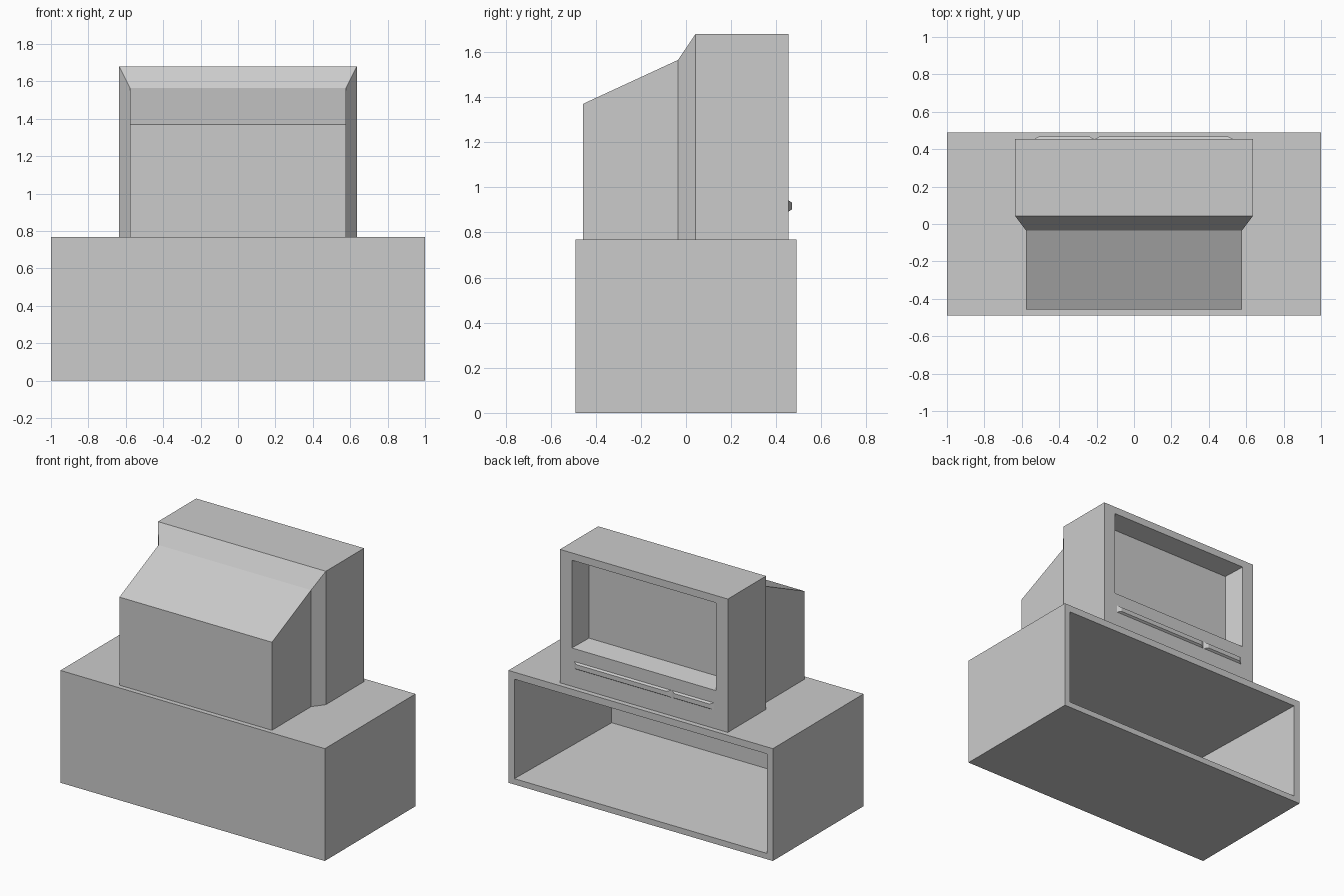
import bpy, bmesh

if "Cube" in bpy.data.objects:
    bpy.data.objects.remove(bpy.data.objects["Cube"])


def loft(name, rings, cx=0.0):
    """Skin rectangular rings (y, half_width, z_low, z_high) and cap both ends."""
    bm = bmesh.new()
    loops = [[bm.verts.new(p) for p in (
        (cx - w, y, z0), (cx + w, y, z0), (cx + w, y, z1), (cx - w, y, z1))]
        for y, w, z0, z1 in rings]
    for a, b in zip(loops, loops[1:]):
        for i in range(4):
            j = (i + 1) % 4
            bm.faces.new((a[i], a[j], b[j], b[i]))
    bm.faces.new(loops[0])
    bm.faces.new(loops[-1])
    bmesh.ops.recalc_face_normals(bm, faces=bm.faces)
    mesh = bpy.data.meshes.new(name)
    bm.to_mesh(mesh)
    bm.free()
    obj = bpy.data.objects.new(name, mesh)
    bpy.context.collection.objects.link(obj)
    return obj


# Open cabinet: outer shell, front rim, then tapering interior
loft("cabinet", [
    (-0.49, 1.0, 0.0, 0.768),
    (0.49, 1.0, 0.0, 0.768),
    (0.49, 0.955, 0.04, 0.72),
    (-0.44, 0.87, 0.09, 0.67),
])

# Television: sloped rear housing, flare, bezel, then recessed screen
loft("television", [
    (-0.457, 0.577, 0.768, 1.37),
    (-0.035, 0.577, 0.768, 1.565),
    (0.042, 0.635, 0.768, 1.68),
    (0.455, 0.635, 0.768, 1.68),
    (0.455, 0.545, 1.03, 1.63),
    (0.32, 0.51, 1.055, 1.605),
])

# Raised control strips with chamfered edges
for name, cx, half in (("speaker_strip", 0.16, 0.367), ("button_strip", -0.373, 0.158)):
    loft(name, [
        (0.45, half, 0.893, 0.942),
        (0.455, half, 0.893, 0.942),
        (0.469, half - 0.025, 0.902, 0.933),
    ], cx)
